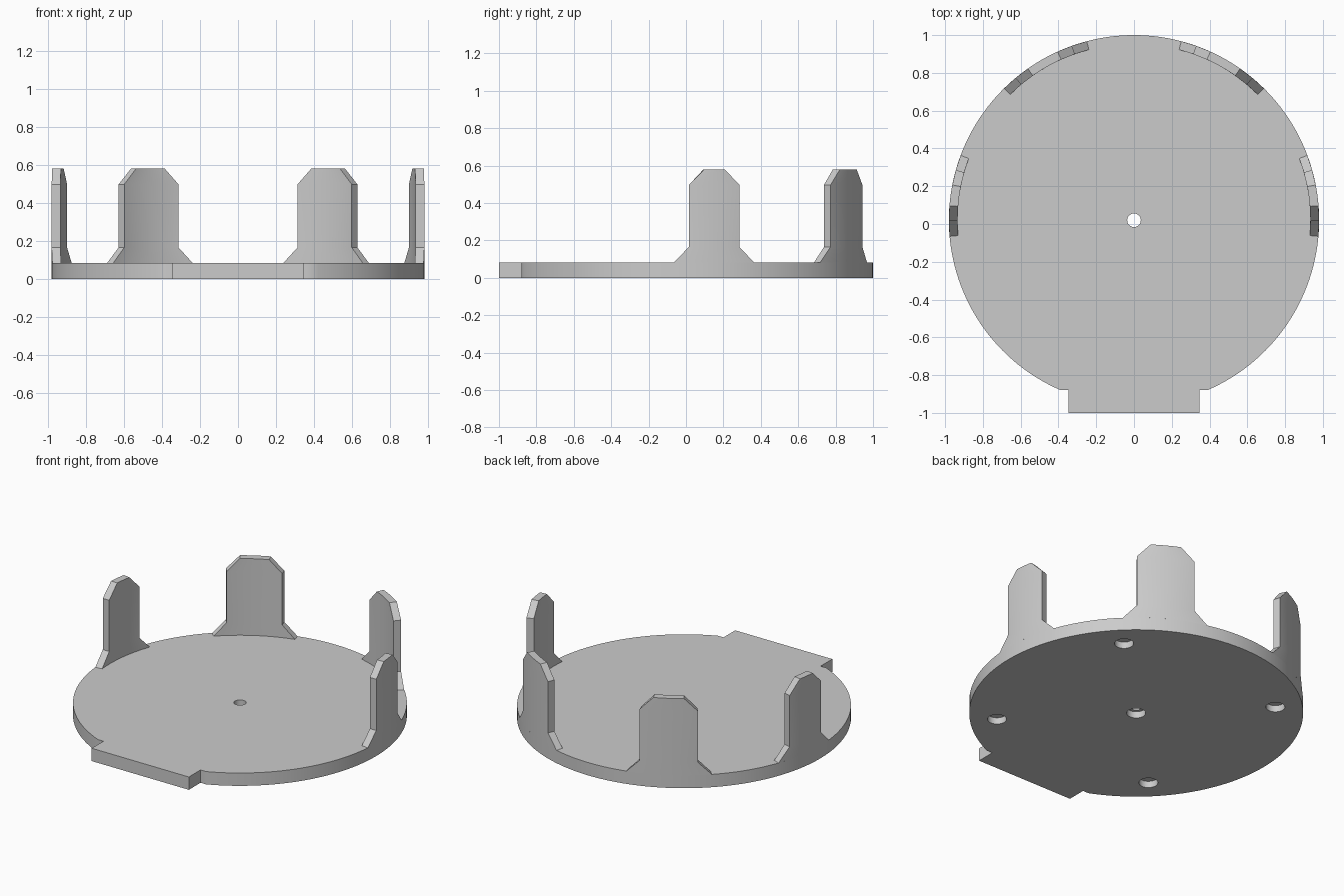
import bpy, bmesh
from math import sin, cos, asin, radians, pi

old = bpy.data.objects.get("Cube")
if old:
    bpy.data.objects.remove(old)

CY = 0.02                     # disc centre along y
R_OUT, R_IN = 0.98, 0.934
PLATE = 0.083                 # plate thickness

grey = bpy.data.materials.new("light_grey")
grey.use_nodes = True
colour = (0.6, 0.6, 0.6, 1)
grey.diffuse_color = colour
grey.node_tree.nodes["Principled BSDF"].inputs["Base Color"].default_value = colour


def make_object(name, bm):
    bmesh.ops.recalc_face_normals(bm, faces=bm.faces)
    mesh = bpy.data.meshes.new(name)
    bm.to_mesh(mesh)
    bm.free()
    mesh.materials.append(grey)
    obj = bpy.data.objects.new(name, mesh)
    bpy.context.collection.objects.link(obj)
    return obj


def smooth(obj):
    bpy.ops.object.select_all(action='DESELECT')
    obj.select_set(True)
    bpy.context.view_layer.objects.active = obj
    bpy.ops.object.shade_smooth_by_angle(angle=radians(25))


# Base plate: round outline, flattened at the front, with a rectangular tab
FLAT_Y, TAB_X, SEGMENTS = -0.88, 0.348, 144
start = asin((FLAT_Y - CY) / R_OUT)
sweep = pi - 2 * start
outline = [(R_OUT * cos(start + sweep * i / SEGMENTS),
            CY + R_OUT * sin(start + sweep * i / SEGMENTS)) for i in range(SEGMENTS + 1)]
outline += [(-TAB_X, FLAT_Y), (-TAB_X, -1), (TAB_X, -1), (TAB_X, FLAT_Y)]
bm = bmesh.new()
face = bm.faces.new([bm.verts.new((x, y, 0)) for x, y in outline])
new = bmesh.ops.extrude_face_region(bm, geom=[face])["geom"]
bmesh.ops.translate(bm, vec=(0, 0, PLATE),
                    verts=[v for v in new if isinstance(v, bmesh.types.BMVert)])
plate = make_object("base_plate", bm)


# Holes: a small through hole, with shallow round pockets underneath
def cut_hole(name, x, y, radius, top):
    bpy.ops.mesh.primitive_cylinder_add(vertices=32, radius=radius, depth=top + 0.1,
                                        location=(x, y, (top - 0.1) / 2))
    cutter = bpy.context.object
    cutter.name = name
    mod = plate.modifiers.new(name, 'BOOLEAN')
    mod.operation = 'DIFFERENCE'
    mod.solver = 'EXACT'
    mod.object = cutter
    bpy.context.view_layer.objects.active = plate
    bpy.ops.object.modifier_apply(modifier=name)
    bpy.data.objects.remove(cutter)


cut_hole("centre_hole", 0, CY, 0.036, 0.2)
cut_hole("centre_pocket", 0, CY, 0.056, 0.042)
for sx in (-1, 1):
    for sy in (-1, 1):
        cut_hole("pocket", 0.58 * sx, CY + 0.58 * sy, 0.056, 0.042)
smooth(plate)


# Curved upright: flared foot, straight body, chamfered top
def upright(name, centre, foot, body, top, columns=16):
    rows = [(foot, PLATE), (body, 0.165), (body, 0.497), (top, 0.58)]
    bm = bmesh.new()
    walls = []
    for r in (R_OUT, R_IN):
        grid = []
        for half, z in rows:
            angles = [radians(centre + half * (2 * i / columns - 1)) for i in range(columns + 1)]
            grid.append([bm.verts.new((r * cos(a), CY + r * sin(a), z)) for a in angles])
        for low, high in zip(grid, grid[1:]):
            for i in range(columns):
                bm.faces.new((low[i], low[i + 1], high[i + 1], high[i]))
        # border loop of the wall, running round once
        walls.append(grid[0] + [row[-1] for row in grid[1:-1]] + grid[-1][::-1]
                     + [row[0] for row in grid[-2:0:-1]])
    outer, inner = walls
    for i in range(len(outer)):
        j = (i + 1) % len(outer)
        bm.faces.new((outer[i], outer[j], inner[j], inner[i]))
    smooth(make_object(name, bm))


for side, flip in (("left", False), ("right", True)):
    for place, centre, foot, body, top in (("side", 7.75, 12.75, 8, 3.25),
                                           ("back", 60.3, 14.9, 10.1, 5.3)):
        upright(f"{side}_{place}_upright", 180 - centre if flip else centre, foot, body, top)
